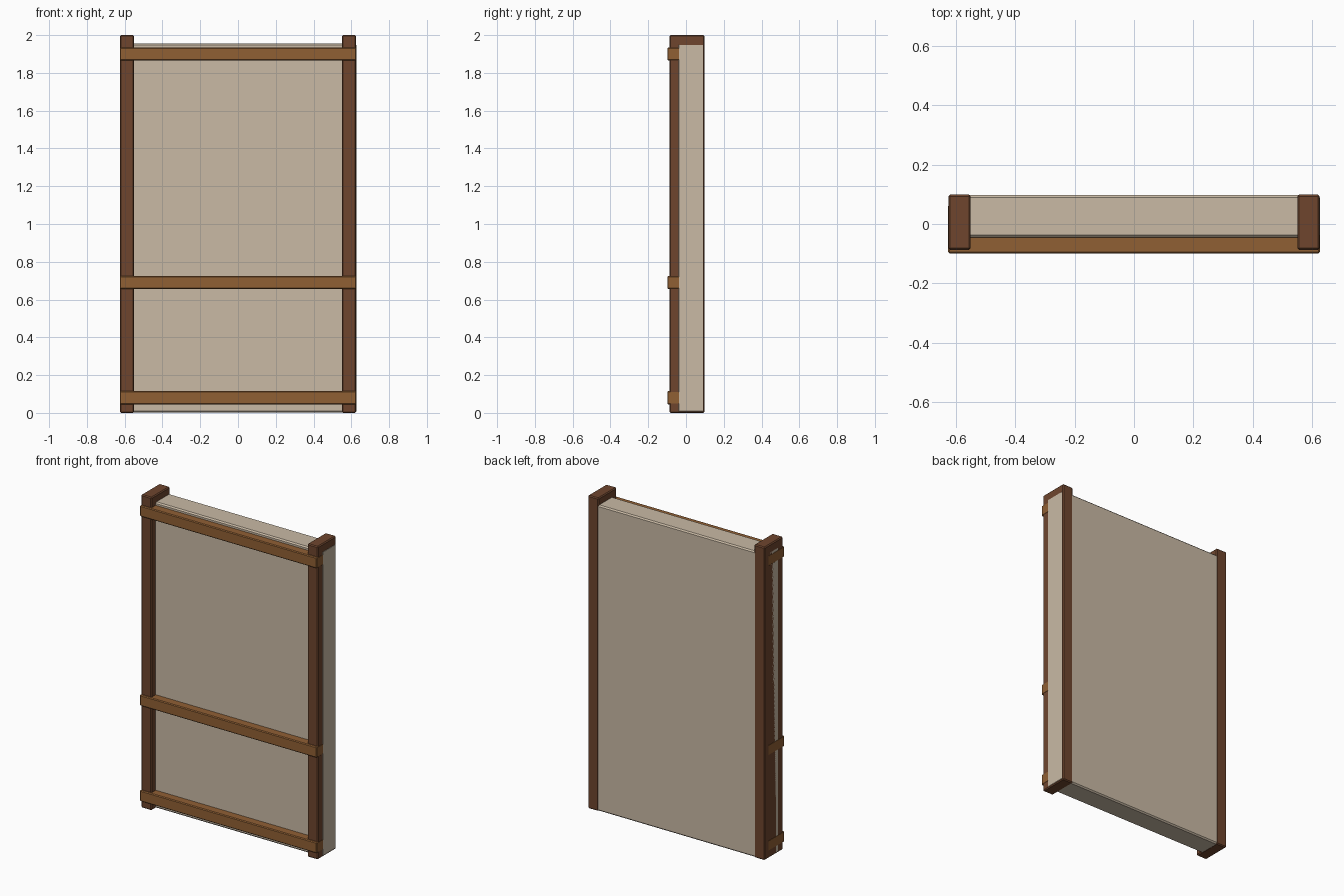
import bpy

# Remove the default cube
cube = bpy.data.objects.get("Cube")
if cube:
    bpy.data.objects.remove(cube, do_unlink=True)


def make_material(name, rgb):
    mat = bpy.data.materials.new(name)
    mat.use_nodes = True
    colour = (*rgb, 1.0)
    mat.diffuse_color = colour
    mat.node_tree.nodes["Principled BSDF"].inputs["Base Color"].default_value = colour
    return mat


def make_block(name, low, high, mat, bevel):
    """Box between two corners with a small flat chamfer on every edge."""
    centre = [(a + b) / 2 for a, b in zip(low, high)]
    size = [b - a for a, b in zip(low, high)]
    bpy.ops.mesh.primitive_cube_add(size=1, location=centre)
    block = bpy.context.object
    block.name = name
    block.scale = size
    bpy.ops.object.transform_apply(location=False, rotation=False, scale=True)
    chamfer = block.modifiers.new("chamfer", 'BEVEL')
    chamfer.width = bevel
    chamfer.segments = 1
    block.data.materials.append(mat)
    return block


plaster = make_material("plaster beige", (0.586, 0.491, 0.375))
dark_wood = make_material("dark wood", (0.156, 0.060, 0.027))
light_wood = make_material("light wood", (0.280, 0.116, 0.034))

# Infill panel, its ends showing in the recess of the posts
make_block("wall_panel", (-0.625, -0.045, 0.001), (0.6265, 0.097, 1.955), plaster, 0.008)

# Upright posts at both ends
for side, name in ((-1, "right_post"), (1, "left_post")):
    xs = sorted((side * 0.55, side * 0.625))
    make_block(name, (xs[0], -0.087, 0), (xs[1], 0.099, 2), dark_wood, 0.006)

# Cross rails running through the wall, proud of its front
for name, z in (("bottom_rail", 0.08), ("middle_rail", 0.69), ("top_rail", 1.90)):
    make_block(name, (-0.626, -0.099, z - 0.035), (0.626, 0.065, z + 0.035),
               light_wood, 0.005)
